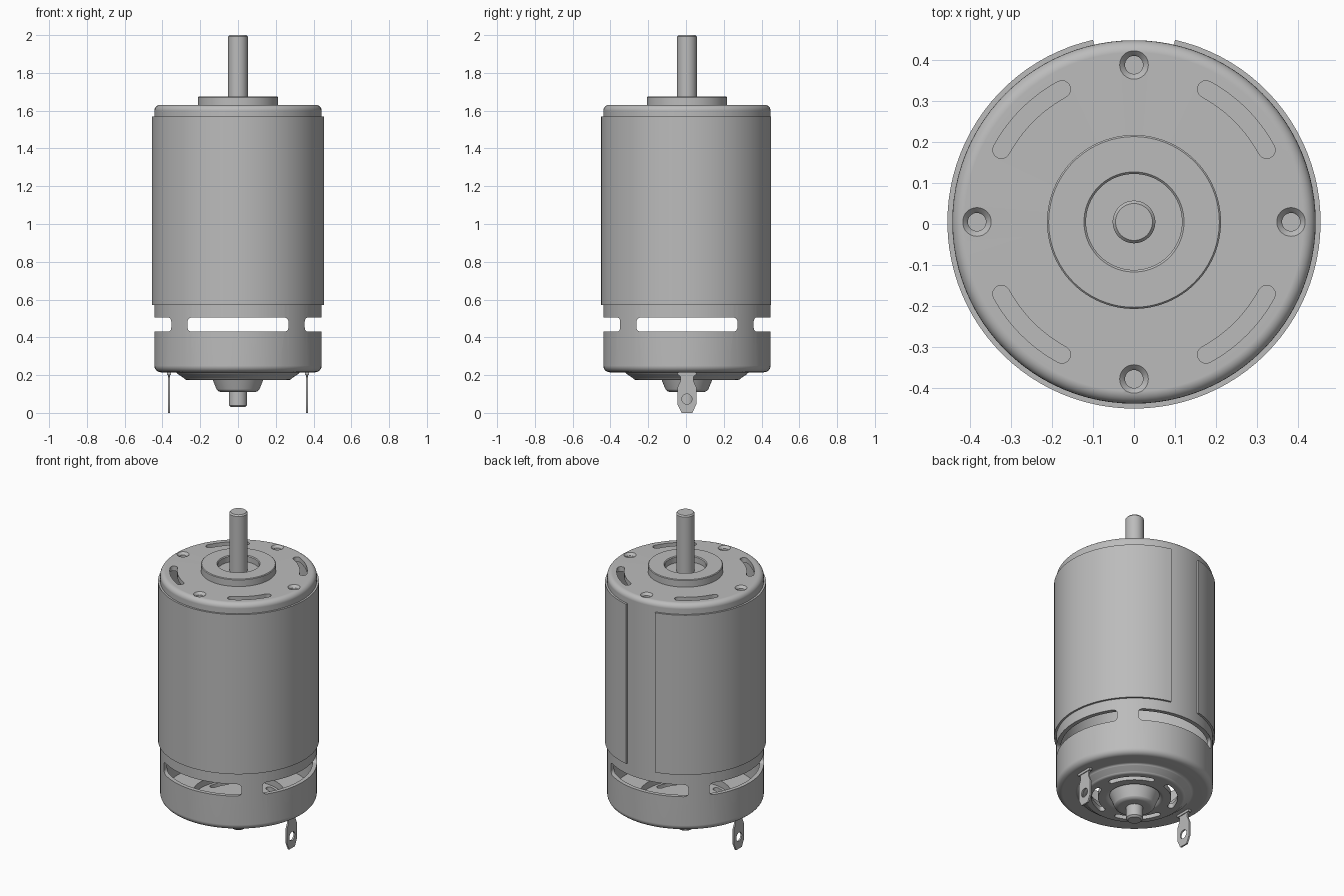
import bpy, bmesh
from math import sin, cos, pi, radians
from mathutils import Matrix

cube = bpy.data.objects.get("Cube")
if cube:
    bpy.data.objects.remove(cube)

AXIS_Y = 0.005   # motor axis, shifted because the wrap is open at the back
SEGS = 96

steel = bpy.data.materials.new("grey steel")
steel.use_nodes = True
GREY = (0.5, 0.5, 0.5, 1)
steel.diffuse_color = GREY
steel.node_tree.nodes["Principled BSDF"].inputs["Base Color"].default_value = GREY


def finish(bm, name):
    bmesh.ops.remove_doubles(bm, verts=bm.verts, dist=1e-5)
    mesh = bpy.data.meshes.new(name)
    bm.to_mesh(mesh)
    bm.free()
    mesh.materials.append(steel)
    obj = bpy.data.objects.new(name, mesh)
    bpy.context.collection.objects.link(obj)
    return obj


def arc(cx, cy, r, start, end, n=6):
    """Points on an arc, angles in degrees."""
    angles = [radians(start + (end - start) * i / n) for i in range(n + 1)]
    return [(cx + r * cos(a), cy + r * sin(a)) for a in angles]


def lathe(name, *profiles, x=0, y=AXIS_Y, segs=SEGS):
    """Spin (radius, z) profiles; listing them bottom to top faces outward."""
    bm = bmesh.new()
    for profile in profiles:
        rings = []
        for i in range(segs):
            a = 2 * pi * i / segs
            rings.append([bm.verts.new((x + r * cos(a), y + r * sin(a), z)) for r, z in profile])
        for i in range(segs):
            a, b = rings[i], rings[(i + 1) % segs]
            for j in range(len(profile) - 1):
                bm.faces.new((a[j], b[j], b[j + 1], a[j + 1]))
    bmesh.ops.dissolve_degenerate(bm, dist=1e-6, edges=bm.edges)
    return finish(bm, name)


def prism(name, outline, low, high, matrix=None):
    """Extrude an (x, y) outline from z = low to z = high, then place it."""
    bm = bmesh.new()
    a = [bm.verts.new((px, py, low)) for px, py in outline]
    b = [bm.verts.new((px, py, high)) for px, py in outline]
    bm.faces.new(a)
    bm.faces.new(b)
    for i in range(len(a)):
        j = (i + 1) % len(a)
        bm.faces.new((a[i], a[j], b[j], b[i]))
    bmesh.ops.recalc_face_normals(bm, faces=bm.faces)
    bm.transform(matrix or Matrix.Translation((0, AXIS_Y, 0)))
    return finish(bm, name)


def cut(target, cutter):
    cutter.hide_render = True
    mod = target.modifiers.new("cut", 'BOOLEAN')
    mod.operation = 'DIFFERENCE'
    mod.solver = 'EXACT'
    mod.object = cutter
    bpy.context.view_layer.objects.active = target
    bpy.ops.object.modifier_apply(modifier=mod.name)
    bpy.data.objects.remove(cutter)


def smooth(obj):
    bpy.ops.object.select_all(action='DESELECT')
    obj.select_set(True)
    bpy.context.view_layer.objects.active = obj
    bpy.ops.object.shade_smooth_by_angle(angle=radians(32))
    mod = obj.modifiers.new("even shading", 'WEIGHTED_NORMAL')
    mod.keep_sharp = True


def arc_slot(radius, half_width, centre, half_angle):
    """Curved slot outline with round ends."""
    lo, hi = centre - half_angle, centre + half_angle
    ends = [(radius * cos(radians(a)), radius * sin(radians(a))) for a in (lo, hi)]
    return (arc(0, 0, radius + half_width, lo, hi, 12)
            + arc(*ends[1], half_width, hi, hi + 180, 8)[1:-1]
            + arc(0, 0, radius - half_width, hi, lo, 12)
            + arc(*ends[0], half_width, lo + 180, lo + 360, 8)[1:-1])


# Hollow can with stepped, domed bottom
R = 0.443
outer = ([(0, 0.11), (0.075, 0.11)]
         + arc(0.085, 0.145, 0.035, -80, -35)
         + arc(0.165, 0.2, 0.025, 160, 270)[2:]
         + arc(0.27, 0.195, 0.02, -90, -30)
         + arc(0.335, 0.195, 0.02, 150, 90)
         + arc(R - 0.035, 0.25, 0.035, -90, 0)
         + arc(R - 0.03, 1.6, 0.03, 0, 90)
         + [(0, 1.63)])
inner = [(0, 1.6), (0.418, 1.6), (0.418, 0.245), (0.26, 0.245), (0.26, 0.205), (0, 0.205)]
can = lathe("motor_can", outer, inner)

# Side windows cut straight through in both directions
c, hw, zl, zh = 0.022, 0.267, 0.43, 0.505
window = (arc(hw - c, zh - c, c, 0, 90) + arc(c - hw, zh - c, c, 90, 180)
          + arc(c - hw, zl + c, c, 180, 270) + arc(hw - c, zl + c, c, 270, 360))
for turn in (0, pi / 2):
    place = (Matrix.Translation((0, AXIS_Y, 0)) @ Matrix.Rotation(turn, 4, 'Z')
             @ Matrix.Rotation(pi / 2, 4, 'X'))
    cut(can, prism("window_cutter", window, -1, 1, place))

# Vent slots and screw holes, four of each
for i in range(4):
    diagonal = 45 + 90 * i
    cut(can, prism("top_slot_cutter", arc_slot(0.368, 0.021, diagonal, 16.5), 1.55, 1.7))
    cut(can, prism("bottom_slot_cutter", arc_slot(0.225, 0.018, diagonal, 30), 0.1, 0.3))
    a = radians(90 * i)
    sink = [(0, 1.55), (0.022, 1.55), (0.022, 1.615), (0.026, 1.621),
            (0.036, 1.631), (0.036, 1.66), (0, 1.66)]
    cut(can, lathe("screw_hole_cutter", sink, x=0.383 * cos(a),
                   y=AXIS_Y + 0.383 * sin(a), segs=32))
smooth(can)

# Wrapped sleeve, open at the back
gap = 12.7
sleeve = prism("wrap_sleeve", arc(0, 0, 0.455, 90 + gap, 450 - gap, 90)
               + arc(0, 0, 0.436, 450 - gap, 90 + gap, 90), 0.572, 1.568)
smooth(sleeve)

# Front bearing boss with a recess around the shaft
smooth(lathe("bearing_boss", [(0, 1.61), (0.212, 1.61), (0.212, 1.671), (0.208, 1.675),
                              (0.122, 1.675), (0.117, 1.67), (0.117, 1.635), (0, 1.635)]))

# Output shaft and rear shaft end
smooth(lathe("output_shaft", [(0, 1.58), (0.052, 1.58), (0.052, 1.992), (0.045, 2), (0, 2)]))
smooth(lathe("rear_shaft_end", [(0, 0.03), (0.038, 0.03), (0.048, 0.04), (0.048, 0.15), (0, 0.15)]))

# Terminal blades, one each side
half = [(0.028, 0), (0.05, 0.045), (0.05, 0.135), (0.034, 0.17), (0.034, 0.19),
        (0.046, 0.205), (0.046, 0.24)]
blade = half + [(-py, pz) for py, pz in reversed(half)]
for side, name in ((1, "left"), (-1, "right")):
    # local x, y, z become y, z, x
    place = Matrix.Translation((side * 0.365, AXIS_Y, 0)) @ Matrix(
        ((0, 0, 1, 0), (1, 0, 0, 0), (0, 1, 0, 0), (0, 0, 0, 1)))
    terminal = prism(name + "_terminal", blade, -0.005, 0.005, place)
    cut(terminal, prism("terminal_hole_cutter", arc(0, 0.073, 0.027, 0, 345, 23), -0.1, 0.1, place))
    smooth(terminal)
    collar = [(-0.05, 0.2), (0.05, 0.2), (0.05, 0.23), (-0.05, 0.23)]
    prism(name + "_terminal_collar", collar, -0.01, 0.01, place)
